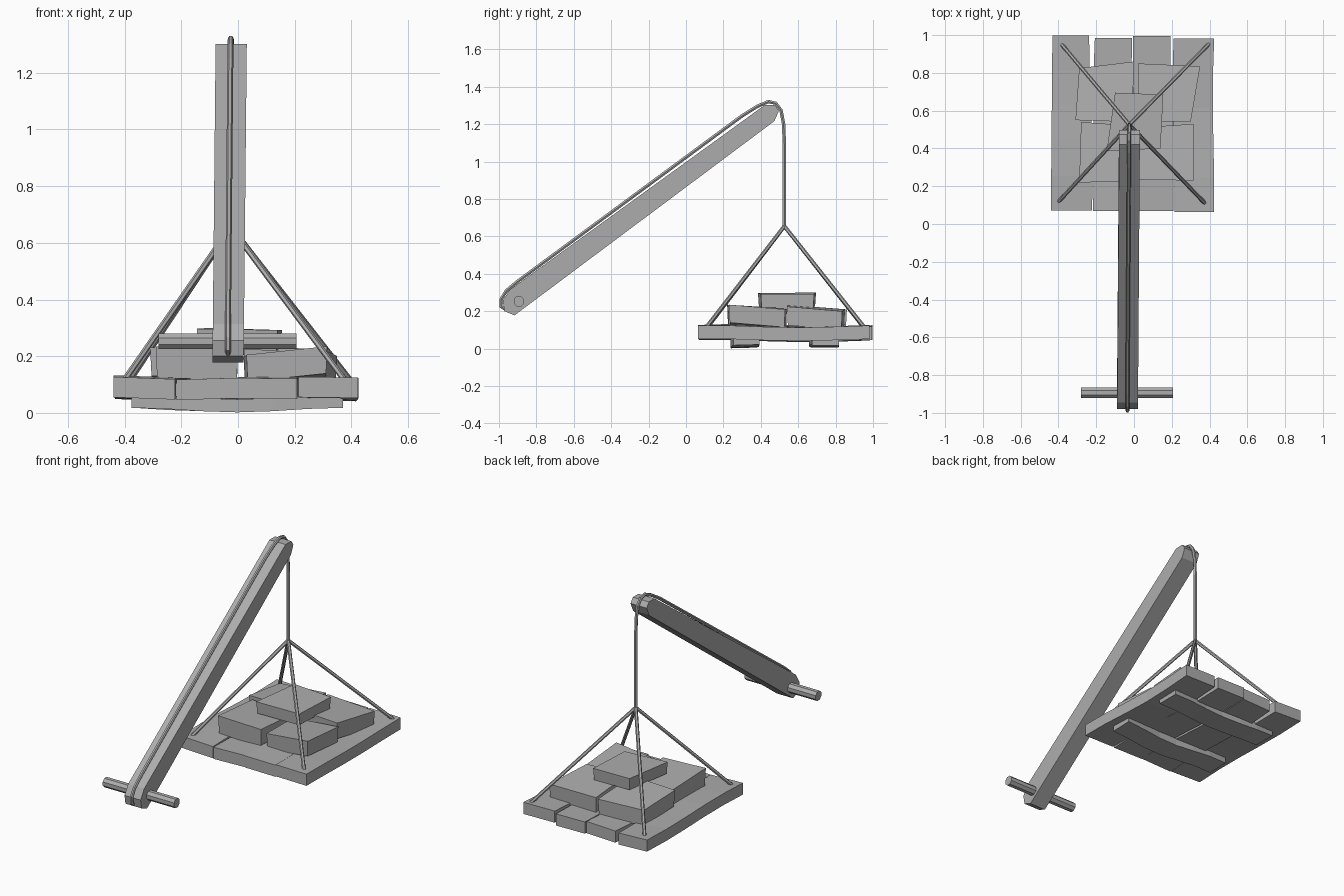
import bpy, bmesh, math
from mathutils import Vector

if "Cube" in bpy.data.objects:
    bpy.data.objects.remove(bpy.data.objects["Cube"])

grey = bpy.data.materials.new("weathered grey")
grey.diffuse_color = (0.42, 0.42, 0.42, 1)
grey.use_nodes = True
grey.node_tree.nodes["Principled BSDF"].inputs["Base Color"].default_value = grey.diffuse_color


def finish(name, bm):
    bmesh.ops.recalc_face_normals(bm, faces=bm.faces)
    me = bpy.data.meshes.new(name)
    bm.to_mesh(me)
    bm.free()
    me.materials.append(grey)
    ob = bpy.data.objects.new(name, me)
    bpy.context.collection.objects.link(ob)
    return ob


def loft(name, sections):
    """Join equal-sized rings of points and cap both ends."""
    bm = bmesh.new()
    rings = [[bm.verts.new(p) for p in s] for s in sections]
    n = len(rings[0])
    for a, b in zip(rings, rings[1:]):
        for i in range(n):
            j = (i + 1) % n
            bm.faces.new((a[i], a[j], b[j], b[i]))
    bm.faces.new(rings[0])
    bm.faces.new(rings[-1])
    return finish(name, bm)


def rope(name, pts, r=0.0105):
    cu = bpy.data.curves.new(name, 'CURVE')
    cu.dimensions = '3D'
    cu.bevel_depth, cu.bevel_resolution, cu.use_fill_caps = r, 1, True
    sp = cu.splines.new('POLY')
    sp.use_smooth = False
    sp.points.add(len(pts) - 1)
    for p, co in zip(sp.points, pts):
        p.co = (*co, 1)
    cu.materials.append(grey)
    ob = bpy.data.objects.new(name, cu)
    bpy.context.collection.objects.link(ob)


# Leaning beam: chamfered side profile, drifting slightly in x as it rises
profile = [(-0.917, 0.178), (0.473, 1.217), (0.497, 1.272), (0.475, 1.302),
           (0.42, 1.302), (-0.945, 0.313), (-0.98, 0.255), (-0.97, 0.20)]
loft("beam", [[(x + 0.01 * (z - 0.2), y, z) for y, z in profile] for x in (-0.09, 0.02)])

# Axle through the foot of the beam
loft("axle", [[(x, -0.893 + 0.03 * math.cos(a), 0.253 + 0.03 * math.sin(a))
               for a in (math.tau * (i + 0.5) / 8 for i in range(8))]
              for x in (-0.28, 0.207)])

# Hoisting rope over the beam, hanging down to the knot
path = [(-0.965, 0.21), (-0.988, 0.225), (-0.988, 0.265), (-0.96, 0.31), (-0.90, 0.36),
        (0.30, 1.245), (0.38, 1.295), (0.44, 1.321), (0.48, 1.312), (0.508, 1.275),
        (0.522, 1.20), (0.526, 1.08), (0.526, 0.65)]
rope("hoist_rope", [(-0.035 + 0.01 * min(1, max(0, y + 0.5)), y, z) for y, z in path])

# Four sling ropes from the knot to the platform corners
for i, (x, y) in enumerate([(-0.405, 0.112), (0.38, 0.105), (0.40, 0.957), (-0.385, 0.953)]):
    rope(f"sling_rope_{i + 1}", [(-0.025, 0.526, 0.655), (x, y, 0.11)])

# Warped deck planks: left and right edges (front, back), end positions, wave phase
planks = [(-0.44, -0.432, -0.222, -0.232, 0.072, 0.998, 0.0),
          (-0.222, -0.205, -0.004, -0.008, 0.070, 0.985, 0.9),
          (-0.002, 0.0, 0.206, 0.198, 0.068, 0.995, 0.3),
          (0.208, 0.21, 0.418, 0.425, 0.063, 0.982, 1.2)]
for k, (l0, l1, r0, r1, y0, y1, ph) in enumerate(planks):
    rings = []
    for s in range(6):
        t = s / 5
        z = 0.047 + 0.006 * math.sin(6 * t + ph)
        l, r = l0 + (l1 - l0) * t, r0 + (r1 - r0) * t
        w = 0.006 * math.sin(5 * t + ph)
        y = y0 + (y1 - y0) * t
        tilt = 0.008 * math.cos(2.5 * k)
        rings.append([(l + w * (k > 0), y, z + tilt), (r + w, y, z),
                      (r + w, y, z + 0.072), (l + w * (k > 0), y, z + 0.072 + tilt)])
    loft(f"deck_plank_{k + 1}", rings)

# Two wavy battens under the deck
for k, (y0, y1) in enumerate([(0.245, 0.385), (0.665, 0.81)]):
    rings = []
    for s in range(7):
        x = -0.375 + 0.745 * s / 6
        z = 0.010 + 0.008 * math.cos(s * 1.05 + k)
        d = 0.008 * math.sin(s * 1.3)
        rings.append([(x, y0 + d, z + 0.004 * k), (x, y1 + d, z + 0.004),
                      (x, y1 + d, z + 0.048), (x, y0 + d, z + 0.046)])
    loft(f"batten_{k + 1}", rings)

# Rough stone slabs: top corners from front left anticlockwise, and thickness
stones = {
    "stone_front_left": ([(-0.29, 0.22, 0.235), (0.0, 0.225, 0.225),
                          (0.0, 0.52, 0.205), (-0.28, 0.54, 0.215)], 0.11),
    "stone_front_right": ([(0.03, 0.235, 0.205), (0.315, 0.23, 0.235),
                           (0.315, 0.53, 0.21), (0.02, 0.51, 0.195)], 0.095),
    "stone_back_right": ([(0.02, 0.545, 0.235), (0.30, 0.54, 0.225),
                          (0.35, 0.835, 0.20), (0.02, 0.85, 0.21)], 0.10),
    "stone_back_left": ([(-0.31, 0.55, 0.23), (-0.01, 0.54, 0.235),
                         (0.0, 0.86, 0.21), (-0.29, 0.825, 0.205)], 0.10),
    "stone_top": ([(-0.145, 0.385, 0.297), (0.14, 0.40, 0.292),
                   (0.155, 0.685, 0.292), (-0.10, 0.695, 0.30)], 0.072),
}
for name, (top, thick) in stones.items():
    c = sum((Vector(p) for p in top), Vector()) / 4
    low = [c + (Vector(p) - c) * 0.97 - Vector((0, 0, thick)) for p in top]
    loft(name, [low, top])
